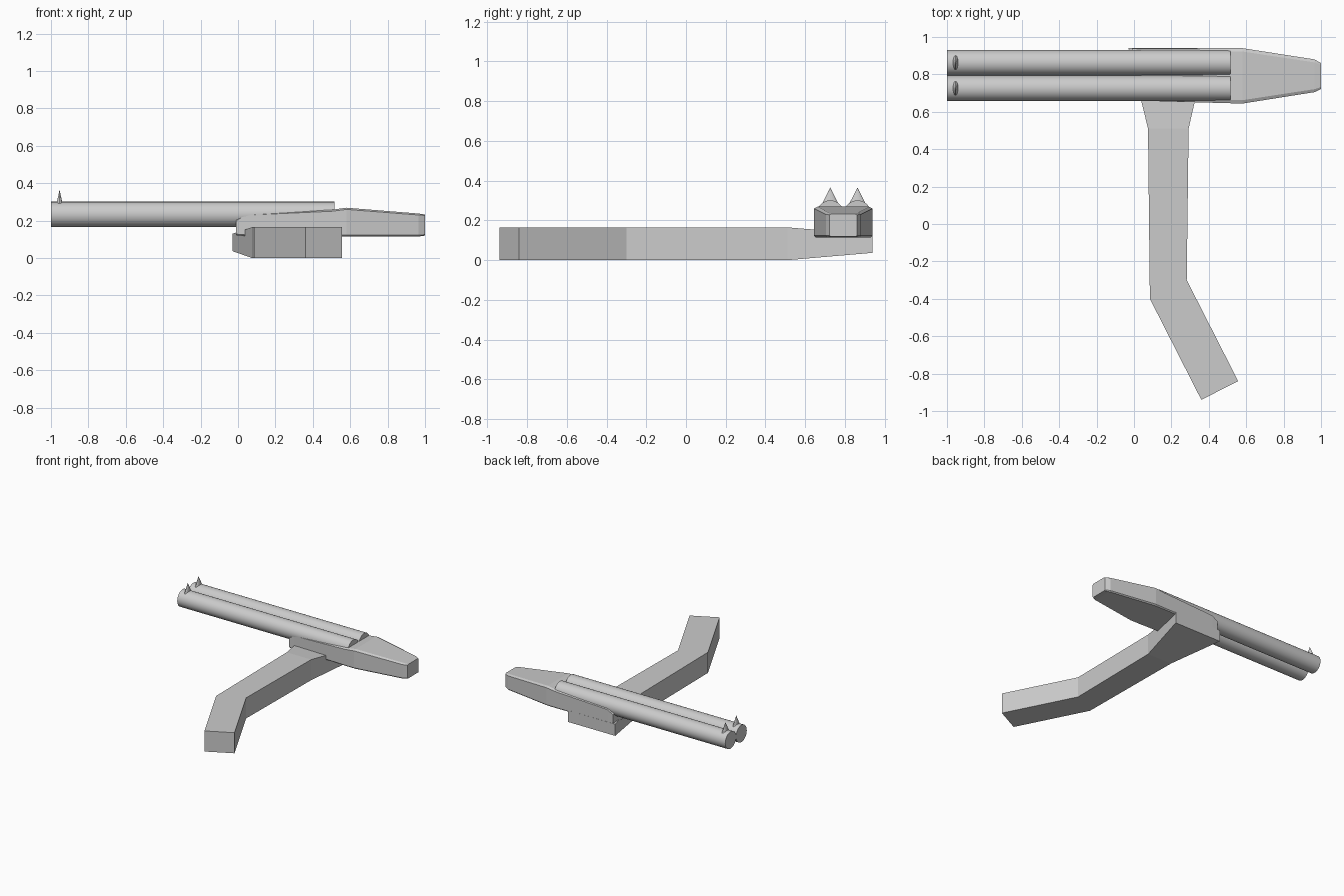
import bpy, bmesh, math

if "Cube" in bpy.data.objects:
    bpy.data.objects.remove(bpy.data.objects["Cube"])


def mesh_object(name, bm):
    bmesh.ops.recalc_face_normals(bm, faces=bm.faces)
    me = bpy.data.meshes.new(name)
    bm.to_mesh(me)
    bm.free()
    ob = bpy.data.objects.new(name, me)
    bpy.context.collection.objects.link(ob)
    return ob


def loft(name, rings):
    """Skin a list of equal-length point rings and cap both ends."""
    bm = bmesh.new()
    loops = [[bm.verts.new(p) for p in r] for r in rings]
    n = len(rings[0])
    for a, b in zip(loops, loops[1:]):
        for i in range(n):
            j = (i + 1) % n
            bm.faces.new((a[i], a[j], b[j], b[i]))
    bm.faces.new(loops[0])
    bm.faces.new(loops[-1])
    return mesh_object(name, bm)


# Bent handle: left x,y, right x,y, bottom z, top z at each station
handle = [
    (-0.03, 0.94, 0.39, 0.94, 0.037, 0.13),
    (0.075, 0.51, 0.292, 0.51, 0.0, 0.165),
    (0.085, -0.40, 0.282, -0.30, 0.0, 0.165),
    (0.36, -0.94, 0.557, -0.84, 0.0, 0.165),
]
loft("handle", [[(lx, ly, b), (rx, ry, b), (rx, ry, t), (lx, ly, t)]
                for lx, ly, rx, ry, b, t in handle])

# Receiver body: x, near y, far y, bottom z, top z, corner chamfer
body = [
    (-0.01, 0.660, 0.938, 0.122, 0.205, 0.006),
    (0.04, 0.659, 0.939, 0.117, 0.236, 0.007),
    (0.50, 0.646, 0.940, 0.115, 0.258, 0.008),
    (0.58, 0.644, 0.940, 0.115, 0.269, 0.009),
    (0.965, 0.705, 0.880, 0.115, 0.238, 0.008),
    (1.00, 0.722, 0.860, 0.120, 0.233, 0.005),
]
loft("body", [[(x, a + c, b), (x, d - c, b), (x, d, b + c), (x, d, t - c),
               (x, d - 2 * c, t), (x, a + 2 * c, t), (x, a, t - c), (x, a, b + c)]
              for x, a, d, b, t, c in body])

# Twin barrels, each with a flattened cone sight at the muzzle
for side, y in (("near", 0.726), ("far", 0.863)):
    bpy.ops.mesh.primitive_cylinder_add(vertices=32, radius=0.068, depth=1.515,
                                        location=(-0.2425, y, 0.233),
                                        rotation=(0, math.pi / 2, 0))
    barrel = bpy.context.object
    barrel.name = side + "_barrel"
    bpy.ops.object.shade_smooth_by_angle(angle=math.radians(40))

    bpy.ops.mesh.primitive_cone_add(vertices=16, radius1=0.046, radius2=0, depth=0.09,
                                    location=(-0.954, y, 0.32))
    sight = bpy.context.object
    sight.name = side + "_sight"
    sight.scale = (0.42, 1, 1)
